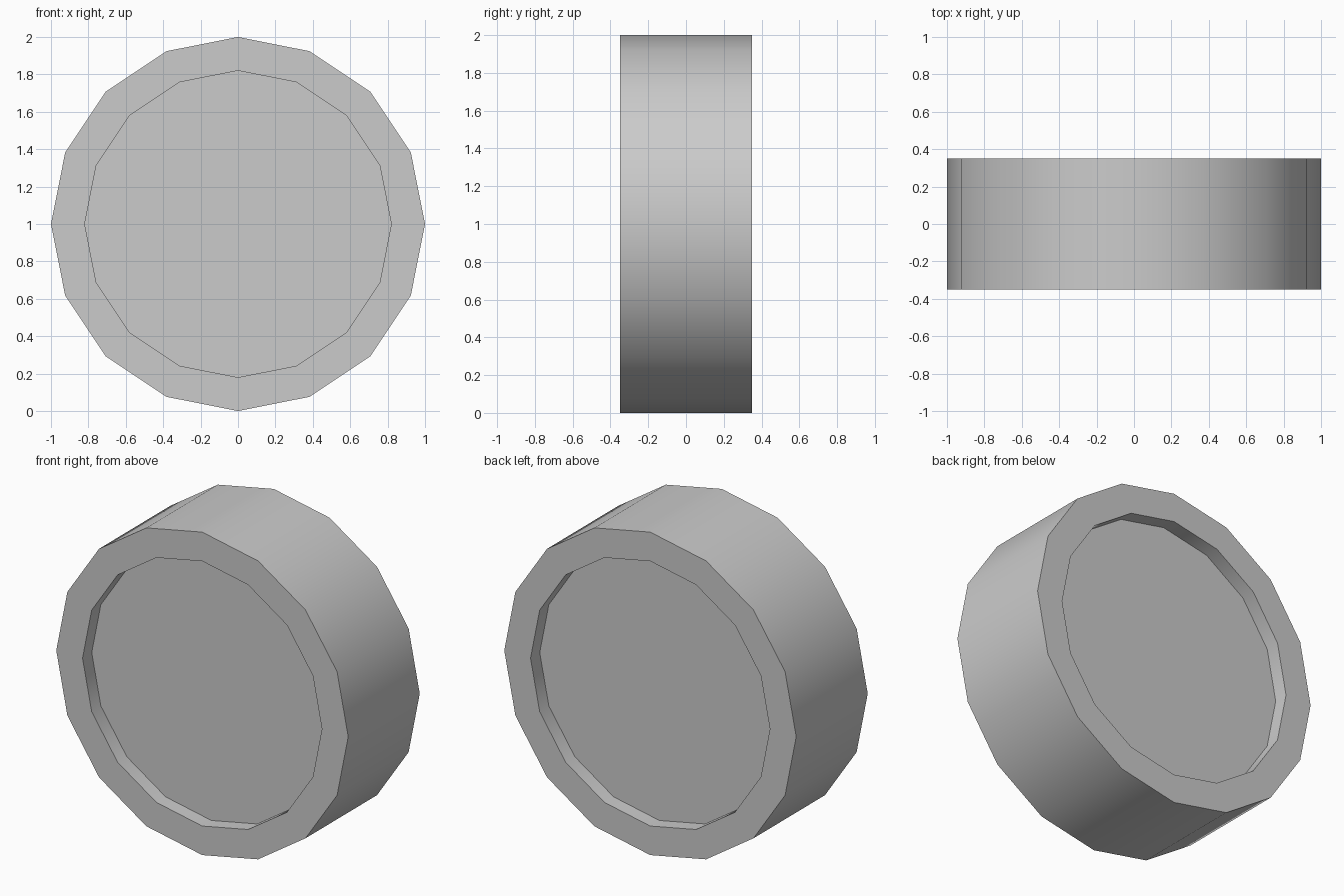
import bpy, bmesh
from math import sin, cos, pi, radians

if "Cube" in bpy.data.objects:
    bpy.data.objects.remove(bpy.data.objects["Cube"])

SIDES = 16
# Closed lathe profile (y, radius): recessed face, rim, tread, rim, recessed face
PROFILE = [(-0.26, 0.82), (-0.35, 0.82), (-0.35, 1.0),
           (0.35, 1.0), (0.35, 0.82), (0.26, 0.82)]

bm = bmesh.new()

# One ring of vertices per profile point, around the wheel axle (y)
rings = [[bm.verts.new((r * cos(2 * pi * i / SIDES), y, r * sin(2 * pi * i / SIDES)))
          for i in range(SIDES)] for y, r in PROFILE]

# Tread, rims and recess walls
for a, b in zip(rings, rings[1:]):
    for i in range(SIDES):
        j = (i + 1) % SIDES
        bm.faces.new((a[i], a[j], b[j], b[i]))

# Flat recessed discs on both faces
bm.faces.new(rings[0])
bm.faces.new(rings[-1])
bmesh.ops.recalc_face_normals(bm, faces=bm.faces)

mesh = bpy.data.meshes.new("wheel")
bm.to_mesh(mesh)
bm.free()
wheel = bpy.data.objects.new("wheel", mesh)
wheel.location.z = 1.0
bpy.context.collection.objects.link(wheel)

# Smooth tread with crisp rim edges
bpy.context.view_layer.objects.active = wheel
wheel.select_set(True)
bpy.ops.object.shade_smooth_by_angle(angle=radians(30))
